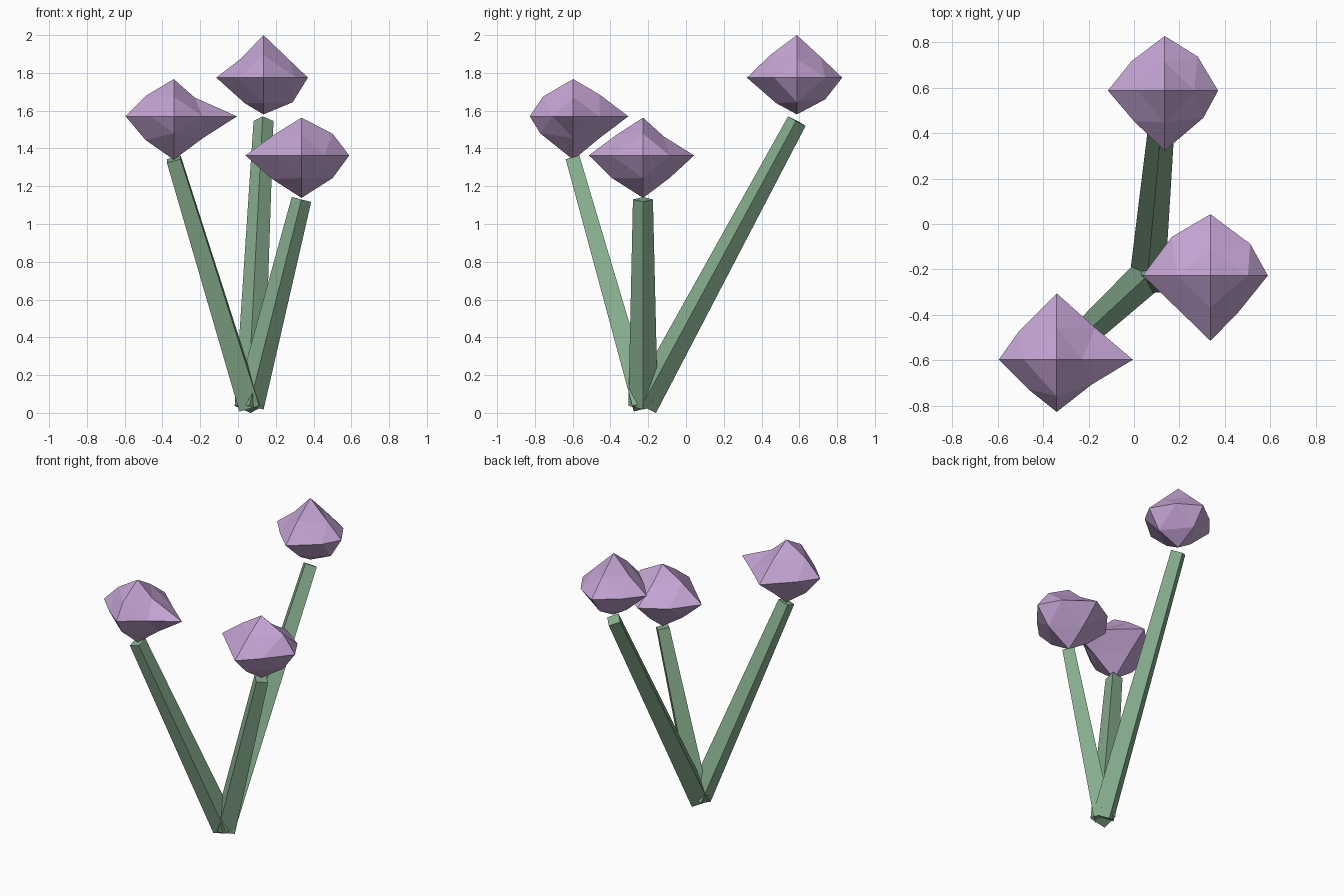
import bpy, bmesh, math
from mathutils import Vector

if "Cube" in bpy.data.objects:
    bpy.data.objects.remove(bpy.data.objects["Cube"])


def material(name, color):
    m = bpy.data.materials.new(name)
    m.diffuse_color = (*color, 1)
    m.use_nodes = True
    m.node_tree.nodes["Principled BSDF"].inputs["Base Color"].default_value = m.diffuse_color
    return m


GREEN = material("stem_green", (0.24, 0.42, 0.27))
PURPLE = material("bloom_purple", (0.55, 0.37, 0.65))


def finish(bm, name, mat):
    bmesh.ops.recalc_face_normals(bm, faces=bm.faces)
    mesh = bpy.data.meshes.new(name)
    bm.to_mesh(mesh)
    bm.free()
    mesh.materials.append(mat)
    ob = bpy.data.objects.new(name, mesh)
    bpy.context.collection.objects.link(ob)
    return ob


# Tapered four-sided stem, tilted about Y and then turned about Z
def stem(name, base, top):
    base, top = Vector(base), Vector(top)
    d = top - base
    bm = bmesh.new()
    bmesh.ops.create_cone(bm, cap_ends=True, segments=4, radius1=0.078,
                          radius2=0.053, depth=d.length)
    # put a corner on the local X axis
    v = bm.verts[:][0].co
    turn = math.atan2(v.y, v.x)
    for vert in bm.verts:
        a = math.atan2(vert.co.y, vert.co.x) - turn
        r = vert.co.xy.length
        vert.co.xy = (r * math.cos(a), r * math.sin(a))
    ob = finish(bm, name, GREEN)
    ob.location = (base + top) / 2
    ob.rotation_euler = (0, math.acos(d.z / d.length), math.atan2(d.y, d.x))


# Irregular bloom: an octahedron split once, its points pushed in or out.
# ends: -x +x -y +y -z +z; planes xz, yz, xy: sizes at (- +) (+ +) (+ -) (- -)
def bloom(name, center, ends, xz, yz, xy):
    pos = {}
    for axis in range(3):
        for k, s in enumerate((-1, 1)):
            key = [0, 0, 0]
            key[axis] = s
            pos[tuple(key)] = Vector(key) * ends[axis * 2 + k]
    signs = ((-1, 1), (1, 1), (1, -1), (-1, -1))
    for (a, b), sizes in (((0, 2), xz), ((1, 2), yz), ((0, 1), xy)):
        for (sa, sb), (u, v) in zip(signs, sizes):
            key, co = [0, 0, 0], Vector()
            key[a], key[b] = sa, sb
            co[a], co[b] = sa * u, sb * v
            pos[tuple(key)] = co
    bm = bmesh.new()
    vert = {k: bm.verts.new(co) for k, co in pos.items()}
    for sx in (-1, 1):
        for sy in (-1, 1):
            for sz in (-1, 1):
                x, y, z = (sx, 0, 0), (0, sy, 0), (0, 0, sz)
                p, q, r = (sx, sy, 0), (0, sy, sz), (sx, 0, sz)
                for tri in ((x, p, r), (p, y, q), (r, q, z), (p, q, r)):
                    if sx * sy * sz < 0:
                        tri = tri[::-1]
                    bm.faces.new([vert[t] for t in tri])
    finish(bm, name, PURPLE).location = center


# Three stems spread from one foot
foot = (0.06, -0.227, 0.037)
stem("stem_left", foot, (-0.34, -0.598, 1.343))
stem("stem_back", foot, (0.135, 0.587, 1.545))
stem("stem_right", foot, (0.336, -0.228, 1.13))

# Blooms
bloom("bloom_left", (-0.34, -0.597, 1.57),
      (0.255, 0.335, 0.23, 0.292, 0.23, 0.197),
      ((.145, .11), (.11, .10), (.155, .115), (.15, .125)),
      ((.16, .105), (.14, .115), (.14, .115), (.175, .09)),
      ((.17, .12), (.17, .14), (.153, .11), (.125, .13)))
bloom("bloom_back", (0.135, 0.587, 1.775),
      (0.25, 0.235, 0.265, 0.24, 0.195, 0.225),
      ((.12, .10), (.13, .10), (.155, .13), (.10, .135)),
      ((.14, .12), (.125, .11), (.15, .115), (.11, .135)),
      ((.145, .13), (.145, .15), (.17, .12), (.135, .135)))
bloom("bloom_right", (0.336, -0.227, 1.363),
      (0.297, 0.253, 0.287, 0.27, 0.225, 0.2),
      ((.145, .11), (.165, .115), (.165, .12), (.155, .125)),
      ((.14, .11), (.11, .10), (.14, .12), (.165, .12)),
      ((.17, .17), (.175, .14), (.12, .165), (.12, .17)))
